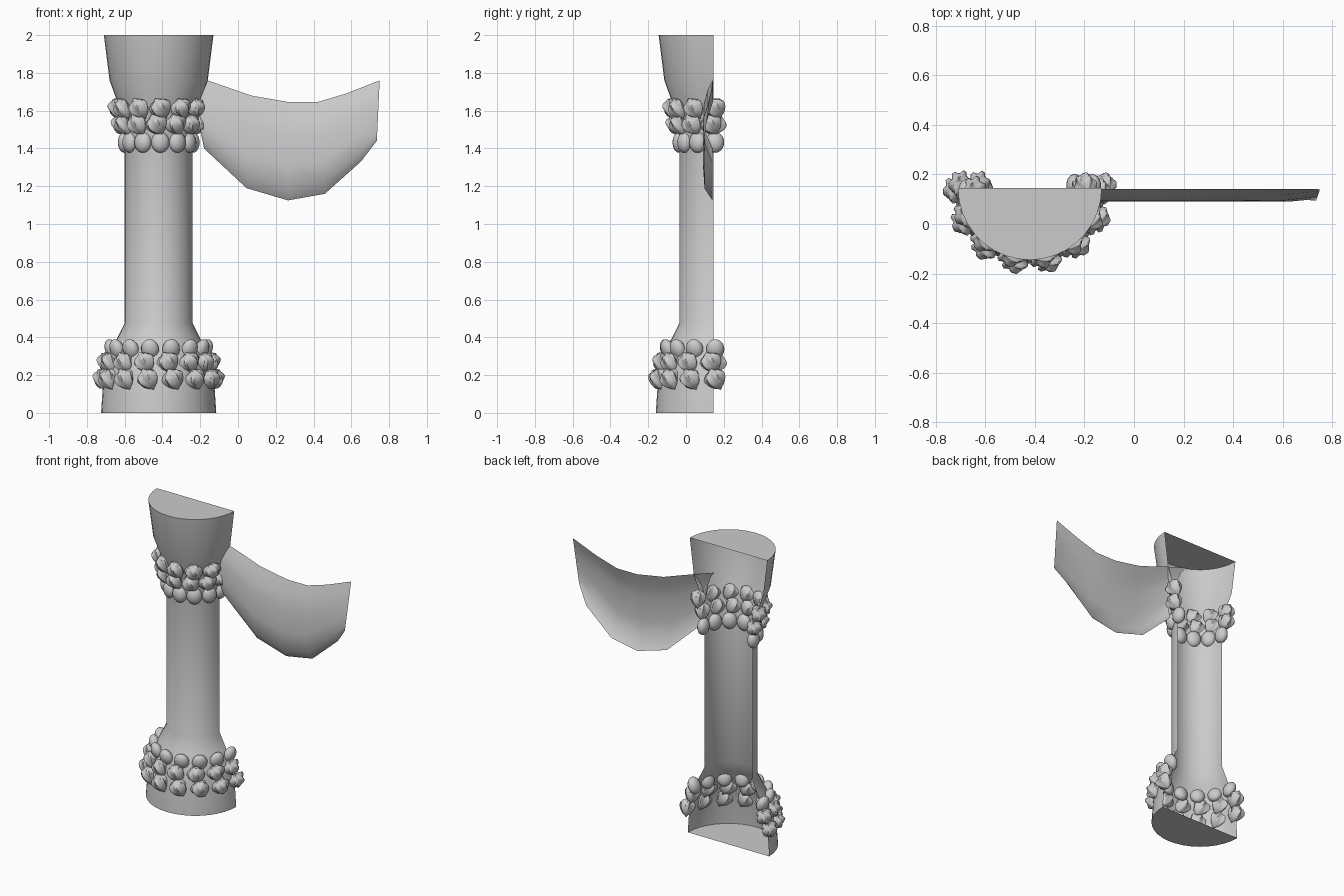
import bpy, bmesh, math
from mathutils import Matrix, Vector

if "Cube" in bpy.data.objects:
    bpy.data.objects.remove(bpy.data.objects["Cube"])

CX, CY = -0.42, 0.145          # axis of the half column (its open back is at y = CY)


def finish(name, bm, angle=40):
    me = bpy.data.meshes.new(name)
    bm.to_mesh(me)
    bm.free()
    ob = bpy.data.objects.new(name, me)
    bpy.context.collection.objects.link(ob)
    bpy.ops.object.select_all(action='DESELECT')
    ob.select_set(True)
    bpy.context.view_layer.objects.active = ob
    bpy.ops.object.shade_smooth_by_angle(angle=math.radians(angle))
    return ob


# Half column: revolved half turn, capped at both ends, open at the back
def half_column(profile, seg=18):
    bm = bmesh.new()
    rings = []
    for r, z in profile:
        rings.append([bm.verts.new((CX + r * math.cos(math.pi + math.pi * i / seg),
                                    CY + r * math.sin(math.pi + math.pi * i / seg), z))
                      for i in range(seg + 1)])
    for a, b in zip(rings, rings[1:]):
        for i in range(seg):
            bm.faces.new((a[i], a[i + 1], b[i + 1], b[i]))
    bm.faces.new(rings[0][::-1])
    bm.faces.new(rings[-1])
    finish("half_column", bm)


half_column([(0.305, 0), (0.295, 0.15), (0.275, 0.27), (0.225, 0.385), (0.18, 0.475),
             (0.18, 1.42), (0.192, 1.52), (0.22, 1.65), (0.26, 1.76), (0.29, 2.0)])


# One bud along local z: smooth egg, or twisted and ridged with a pointed tip below
def add_bud(bm, mat, size, ridged, seg, levels):
    rows = []
    for j in range(1, levels):
        t = j / levels
        z = -math.cos(math.pi * t)
        r = math.sin(math.pi * t)
        if ridged:
            r *= 0.72 + 0.4 * t
            z = z * 1.1 if t < 0.5 else z * 0.85
        row = []
        for i in range(seg):
            a = 2 * math.pi * i / seg
            k = 1 + (0.2 * math.cos(6 * a + 3.5 * t) * min(1, 1.6 * t) if ridged else 0)
            row.append(bm.verts.new(mat @ Vector((r * k * math.cos(a) * size[0],
                                                  r * k * math.sin(a) * size[1],
                                                  z * size[2]))))
        rows.append(row)
    end = 1.3 if ridged else 1
    lo = bm.verts.new(mat @ Vector((0, 0, -end * size[2])))
    hi = bm.verts.new(mat @ Vector((0, 0, (1.1 if ridged else 1) * size[2])))
    for i in range(seg):
        n = (i + 1) % seg
        bm.faces.new((lo, rows[0][n], rows[0][i]))
        bm.faces.new((hi, rows[-1][i], rows[-1][n]))
        for a, b in zip(rows, rows[1:]):
            bm.faces.new((a[i], a[n], b[n], b[i]))


# Row of buds around the half column
def bud_row(name, z, radius, count, size, ridged=False, shift=0, lean=0, tilt=0):
    bm = bmesh.new()
    for i in range(count):
        a = math.pi + math.pi * i / (count - 1) + shift
        mat = (Matrix.Translation((CX + radius * math.cos(a), CY + radius * math.sin(a), z))
               @ Matrix.Rotation(a + math.pi / 2, 4, 'Z')
               @ Matrix.Rotation(math.radians(lean), 4, 'Y')
               @ Matrix.Rotation(math.radians(tilt), 4, 'X'))
        add_bud(bm, mat, size, ridged, 24 if ridged else 14, 10)
    finish(name, bm, 50)


EGG, BUD = (0.048, 0.035, 0.055), (0.056, 0.046, 0.053)
bud_row("upper_eggs", 1.432, 0.182, 7, EGG, shift=0.05)
bud_row("upper_buds_low", 1.53, 0.205, 7, BUD, True, -0.06, -28, 12)
bud_row("upper_buds_high", 1.615, 0.222, 7, BUD, True, 0.04, -28, 12)
bud_row("lower_eggs", 0.337, 0.25, 8, EGG, shift=0.04, tilt=20)
bud_row("lower_buds_high", 0.27, 0.28, 8, BUD, True, -0.05, -28, 8)
bud_row("lower_buds_low", 0.182, 0.302, 8, BUD, True, 0.03, -28, 8)


# Hanging swag: top edge and bottom edge set back, belly pushed forward
TOP = [(-0.31, 1.81), (-0.16, 1.76), (0.07, 1.68), (0.27, 1.645), (0.42, 1.645), (0.57, 1.69), (0.75, 1.76)]
LOW = [(-0.2, 1.5), (-0.18, 1.40), (0.045, 1.19), (0.265, 1.125), (0.46, 1.16), (0.65, 1.33), (0.735, 1.44)]
ROWS = [(0, 0.142), (0.16, 0.115), (0.34, 0.094), (0.65, 0.09), (0.88, 0.098), (1, 0.14)]
bm = bmesh.new()
grid = []
for t, y in ROWS:
    row = []
    for i, (p, q) in enumerate(zip(TOP, LOW)):
        x = p[0] + (q[0] - p[0]) * t
        if i == 0:
            x = p[0] + (q[0] - p[0]) * t ** 0.6
        end_y = 0.14 - 0.045 * t if i in (0, 6) else y
        row.append(bm.verts.new((x, end_y, p[1] + (q[1] - p[1]) * t)))
    grid.append(row)
for a, b in zip(grid, grid[1:]):
    for i in range(len(TOP) - 1):
        bm.faces.new((a[i], b[i], b[i + 1], a[i + 1]))
finish("swag", bm, 60)
